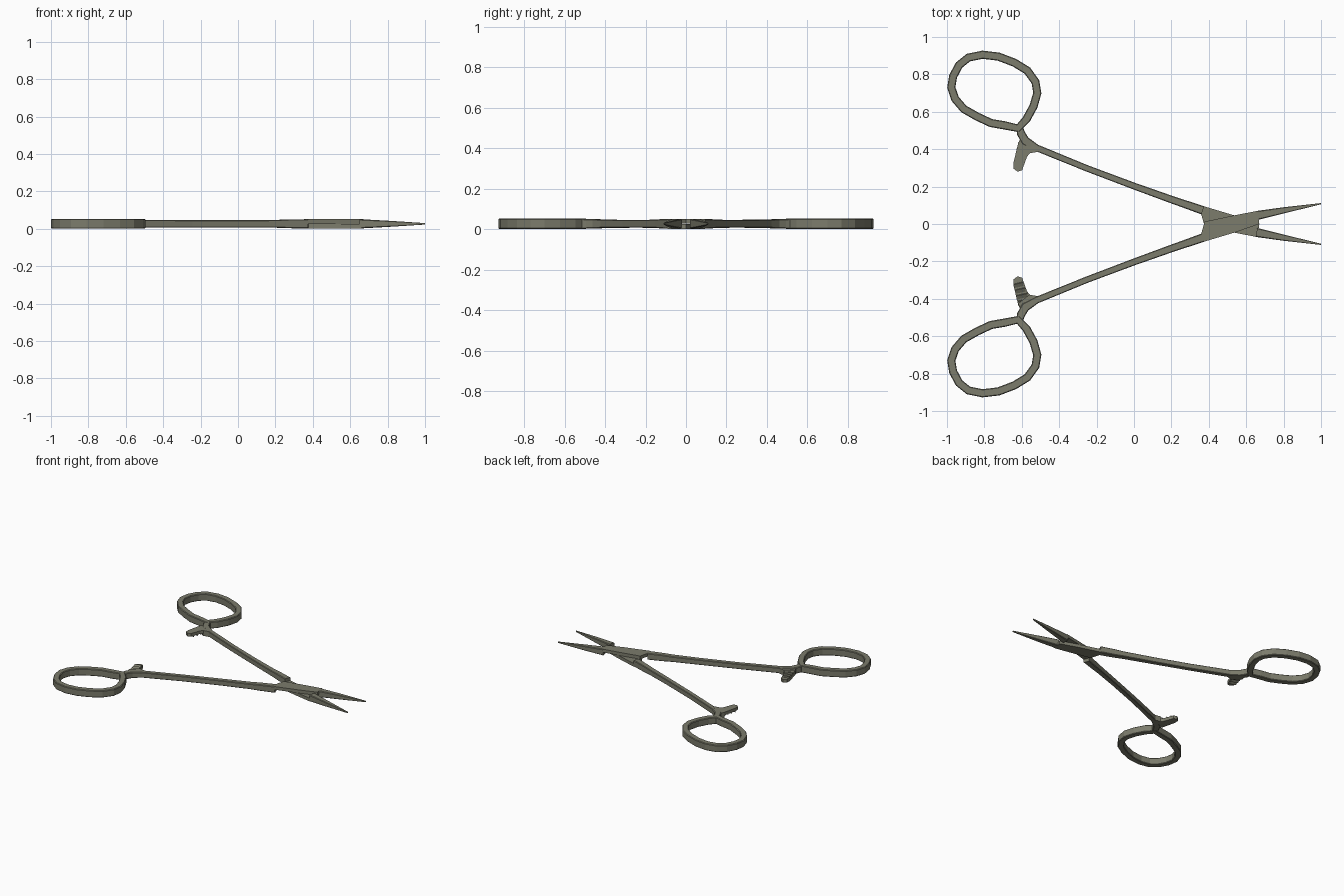
import bpy, bmesh
from mathutils import Vector

if "Cube" in bpy.data.objects:
    bpy.data.objects.remove(bpy.data.objects["Cube"])

ZC = 0.0265  # mid plane; the second half is the first turned 180 degrees about the x axis

steel = bpy.data.materials.new("steel")
steel.diffuse_color = (0.20, 0.20, 0.15, 1)
steel.use_nodes = True
steel.node_tree.nodes["Principled BSDF"].inputs["Base Color"].default_value = steel.diffuse_color


def loft(name, sections, s, closed=False):
    """Skin equal-sized cross-sections; s = -1 turns the part over."""
    bm = bmesh.new()
    rows = [[bm.verts.new((x, s * y, ZC + s * z)) for x, y, z in sec] for sec in sections]
    n, k = len(rows), len(rows[0])
    for i in range(n if closed else n - 1):
        a, b = rows[i], rows[(i + 1) % n]
        for j in range(k):
            bm.faces.new((a[j], a[(j + 1) % k], b[(j + 1) % k], b[j]))
    if not closed:
        bm.faces.new(rows[0])
        bm.faces.new(rows[-1][::-1])
    bmesh.ops.recalc_face_normals(bm, faces=bm.faces)
    me = bpy.data.meshes.new(name)
    bm.to_mesh(me)
    bm.free()
    me.materials.append(steel)
    ob = bpy.data.objects.new(name, me)
    bpy.context.collection.objects.link(ob)
    return ob


def bar(name, path, s, closed=False):
    """Chamfered rectangular bar along (x, y, half width, half height) points."""
    secs, n = [], len(path)
    for i, (x, y, w, h) in enumerate(path):
        p = path[i - 1] if closed or i > 0 else path[i]
        q = path[(i + 1) % n] if closed or i < n - 1 else path[i]
        t = Vector((q[0] - p[0], q[1] - p[1])).normalized()
        c = min(w, h) * 0.2
        prof = [(-w, -h + c), (-w + c, -h), (w - c, -h), (w, -h + c),
                (w, h - c), (w - c, h), (-w + c, h), (-w, h - c)]
        secs.append([(x - t.y * u, y + t.x * u, v) for u, v in prof])
    return loft(name, secs, s, closed)


def plate(name, outline, z0, z1, s):
    return loft(name, [[(x, y, z) for x, y in outline] for z in (z0, z1)], s)


RING = [(-.62, .512), (-.69, .527), (-.765, .54), (-.84, .575), (-.91, .615), (-.957, .67),
        (-.977, .73), (-.967, .79), (-.935, .85), (-.885, .89), (-.81, .905), (-.725, .895),
        (-.64, .863), (-.57, .82), (-.527, .76), (-.517, .70), (-.537, .63), (-.575, .56)]
SHANK = [(-.612, .515, .018, .024), (-.604, .485, .022, .024), (-.582, .445, .024, .023),
         (-.52, .407, .018, .0205), (-.25, .297, .017, .0195), (0, .203, .018, .0195),
         (.2, .131, .02, .0205), (.27, .107, .021, .0235), (.368, .073, .023, .0245)]
LAP = [(.373, .095), (.36, .05), (.378, -.013), (.535, -.046), (.66, -.07), (.67, 0), (.54, .045)]
JAW = [(.655, -.045, .0245, .0245), (.8, -.073, .0165, .0165), (1, -.109, .003, .004)]
RATCHET = [(-.605, .46), (-.62, .43), (-.645, .325), (-.643, .295), (-.622, .28), (-.598, .288),
           (-.572, .36), (-.55, .386), (-.50, .39), (-.56, .44)]
WEB = [(-.605, .46), (-.62, .425), (-.56, .378), (-.50, .388), (-.56, .44)]

for side, s in (("left", 1), ("right", -1)):
    # finger ring and arm
    bar(side + "_finger_ring", [(x, y, .022, .0262) for x, y in RING], s, True)
    bar(side + "_shank", SHANK, s)
    # half-thickness crossing in the lock, then the tapered jaw
    plate(side + "_lap_joint", LAP, -.0245, -.0003, s)
    bar(side + "_jaw", JAW, s)
    # locking catch with saw teeth on its mating face
    plate(side + "_catch_web", WEB, -.019, .0215, s)
    plate(side + "_catch", RATCHET, -.002, .0215, s)
    for i in range(4):
        y = .312 + .03 * i
        xl, xr = -.642 + .0075 * i, -.592 + .011 * i
        loft(f"{side}_catch_tooth_{i + 1}",
             [[(x, y + d, 0), (x, y + d + .004, -.012), (x, y + d + .025, -.001)]
              for x, d in ((xl, .008), (xr, -.004))], s)
